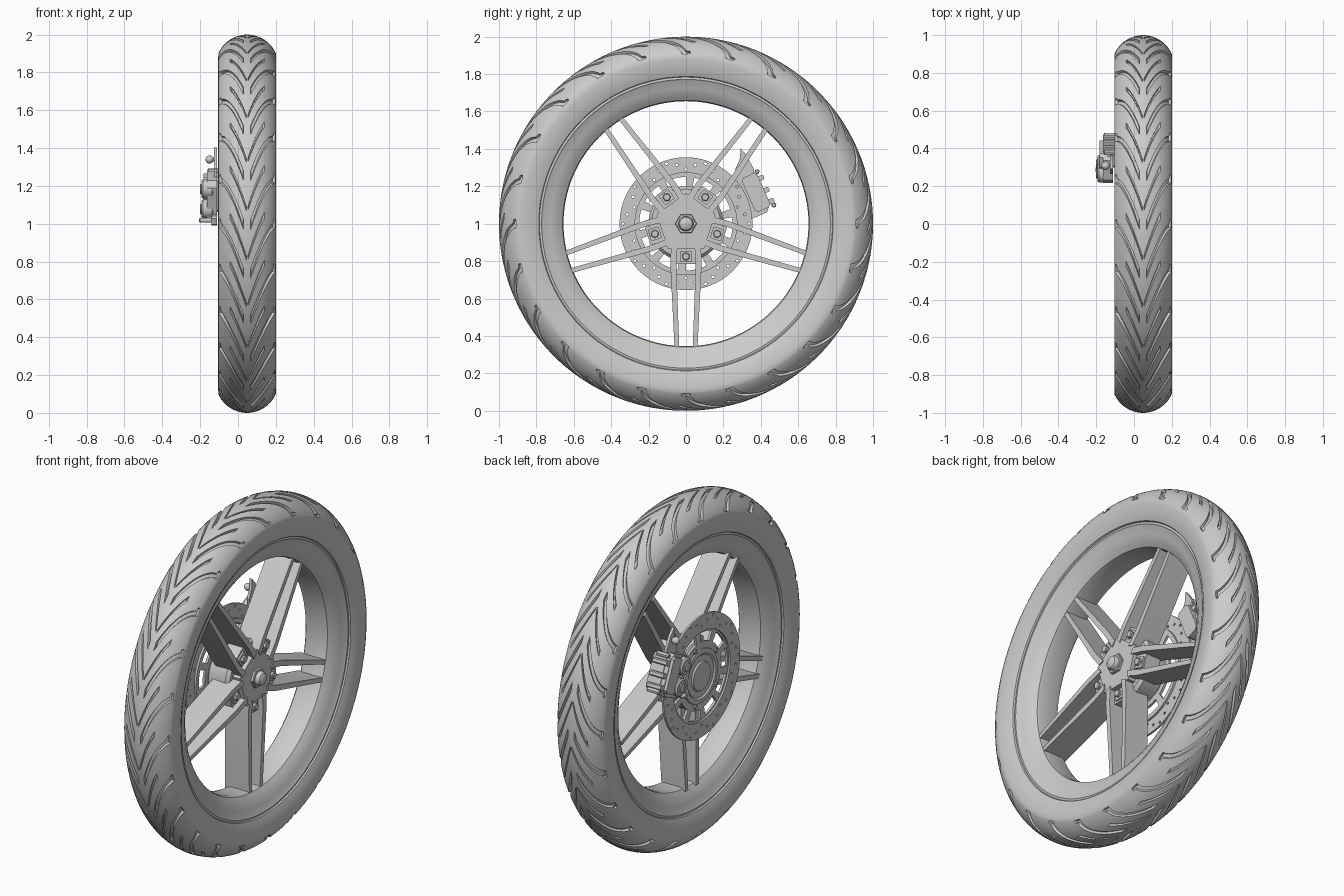
import bpy, bmesh
from math import sin, cos, pi, radians, tau
from mathutils import Matrix

if "Cube" in bpy.data.objects:
    bpy.data.objects.remove(bpy.data.objects["Cube"])

# Parts are authored around the wheel axis (x); r = radial, t = tangential
CENTRE = Matrix.Translation((0, 0, 1))
MID = 0.048  # tyre centre plane


def finish(ob, angle=0.0):
    ob.matrix_world = CENTRE @ Matrix.Rotation(angle, 4, 'X')
    bpy.ops.object.select_all(action='DESELECT')
    ob.select_set(True)
    bpy.context.view_layer.objects.active = ob
    bpy.ops.object.shade_smooth_by_angle(angle=radians(32))
    return ob


def mesh_object(name, bm, angle=0.0):
    bmesh.ops.remove_doubles(bm, verts=bm.verts, dist=1e-5)
    bmesh.ops.recalc_face_normals(bm, faces=bm.faces)
    me = bpy.data.meshes.new(name)
    bm.to_mesh(me)
    bm.free()
    ob = bpy.data.objects.new(name, me)
    bpy.context.collection.objects.link(ob)
    return finish(ob, angle)


def skin(bm, rows, close):
    """Bridge cyclic rows of vertices."""
    n = len(rows[0])
    for i in range(len(rows) if close else len(rows) - 1):
        a, b = rows[i], rows[(i + 1) % len(rows)]
        for j in range(n):
            k = (j + 1) % n
            bm.faces.new((a[j], a[k], b[k], b[j]))


def lathe(name, profile, segs, at=(0, 0), angle=0.0, close=False):
    bm = bmesh.new()
    rows = [[bm.verts.new((x, at[0] + r * cos(tau * j / segs), at[1] + r * sin(tau * j / segs)))
             for j in range(segs)] for x, r in profile]
    skin(bm, rows, close)
    return mesh_object(name, bm, angle)


def rod(name, x0, x1, r, segs, at=(0, 0), angle=0.0, bev=0.004):
    prof = [(x0, 0), (x0, r - bev), (x0 + bev, r), (x1 - bev, r), (x1, r - bev), (x1, 0)]
    return lathe(name, prof, segs, at, angle)


def prism(name, outline, x0, x1, angle=0.0):
    """Outline of (r, t) extruded along x; x0 and x1 are functions of r or numbers."""
    val = lambda f, r: f(r) if callable(f) else f
    bm = bmesh.new()
    a = [bm.verts.new((val(x0, r), r, t)) for r, t in outline]
    b = [bm.verts.new((val(x1, r), r, t)) for r, t in outline]
    skin(bm, [a, b], False)
    bm.faces.new(a)
    bm.faces.new(b)
    return mesh_object(name, bm, angle)


def block(name, r0, r1, t0, t1, x0, x1, angle, c=0.01):
    out = [(r0 + c, t0), (r1 - c, t0), (r1, t0 + c), (r1, t1 - c),
           (r1 - c, t1), (r0 + c, t1), (r0, t1 - c), (r0, t0 + c)]
    return prism(name, out, x0, x1, angle)


def plate(name, loops, x, half):
    """Flat plate with holes, from a filled curve."""
    cu = bpy.data.curves.new(name, 'CURVE')
    cu.dimensions, cu.fill_mode, cu.extrude = '2D', 'BOTH', half
    for pts in loops:
        sp = cu.splines.new('POLY')
        sp.points.add(len(pts) - 1)
        for p, (u, v) in zip(sp.points, pts):
            p.co = (u, v, 0, 1)
        sp.use_cyclic_u = True
    ob = bpy.data.objects.new(name, cu)
    bpy.context.collection.objects.link(ob)
    bpy.ops.object.select_all(action='DESELECT')
    ob.select_set(True)
    bpy.context.view_layer.objects.active = ob
    bpy.ops.object.convert(target='MESH')
    ob = bpy.context.view_layer.objects.active
    ob.data.transform(Matrix.Translation((x, 0, 0)) @ Matrix.Rotation(pi / 2, 4, 'Y'))
    return finish(ob)


def circle(r, n, u=0, v=0):
    return [(u + r * cos(tau * i / n), v + r * sin(tau * i / n)) for i in range(n)]


# Tyre: the mesh columns follow the swept grooves, which are pressed inwards
def tyre():
    n, e, depth = 24, 0.018, 0.014
    R, amax = 0.1655, radians(66.7)
    ts = [0, .02, .04, .1, .12, .2, .3, .4, .48, .5, .6, .7, .8, .85, .87, .93, .95, 1]
    walls = [(.1525, .88), (.149, .845), (.141, .81), (.132, .787), (.122, .783), (.11, .76)]
    half = []
    for t in ts:
        a = amax * t
        wa, wb = 0.085 - 0.045 * t, 0.02 + 0.05 * min(t, .5)
        hook = 0.08 if .87 <= t <= .93 else 0
        da = depth if .12 <= t <= .93 else 0
        db = depth if .04 <= t <= .48 else 0
        cols = [(0, 0), (.25 - wa - hook - e, 0), (.25 - wa - hook, da), (.25 + wa, da), (.25 + wa + e, 0),
                (.5, 0), (.75 - wb - e, 0), (.75 - wb, db), (.75 + wb, db), (.75 + wb + e, 0)]
        half.append((R * sin(a), 1 - R * (1 - cos(a)), sin(a), cos(a), 0.32 * (1 - (1 - t) ** 2), cols))
    last = [(c, 0) for c, _ in half[-1][5]]
    half += [(x, r, 1, 0, 0.32, last) for x, r in walls]
    bm = bmesh.new()
    rows = []
    for s, part in ((-1, half[:0:-1]), (1, half)):
        for x, r, nx, nr, f, cols in part:
            row = []
            for i in range(n):
                for c, d in cols:
                    th = tau * (i + c) / n - f
                    rr = r - nr * d
                    row.append(bm.verts.new((MID + s * (x - nx * d), rr * cos(th), rr * sin(th))))
            rows.append(row)
    skin(bm, rows, True)
    return mesh_object("tyre", bm)


tyre()

# Rim
side = [(.112, .80), (.123, .785), (.125, .772), (.119, .765), (.112, .725), (.085, .68), (.07, .66), (.05, .655)]
lathe("rim", [(MID + x, r) for x, r in side] + [(MID - x, r) for x, r in reversed(side)], 128, close=True)

# Hub barrel, star centre and axle cap
lathe("hub_barrel", [(-.09, 0), (-.09, .15), (-.06, .19), (.055, .2), (.075, .185), (.08, 0)], 48)
ARMS = [radians(270 + 72 * i) for i in range(5)]
prism("hub_star", [(.165 * cos(a + pi / 5), .165 * sin(a + pi / 5)) for a in ARMS], 0.0, .122)
rod("axle_nut", .11, .138, .058, 6)
lathe("axle_cap", [(.12, .04), (.15, .04), (.162, .034), (.17, .02), (.173, 0)], 32)

# Five twin-blade spokes with bolted pads
for i, a in enumerate(ARMS):
    for s in (1, -1):
        out = [(.115, .045), (.125, .08), (.21, .084), (.67, .061), (.67, .036), (.21, .052)]
        prism("spoke_blade_%d" % i, [(r, s * t) for r, t in out],
              lambda r: -.02 - .03 * r, lambda r: .13 - .02 * r, a)
    block("spoke_pad_%d" % i, .12, .215, -.05, .05, 0, .095, a, .004)
    block("bolt_pad_%d" % i, .145, .205, -.032, .032, .09, .105, a, .004)
    rod("spoke_bolt_%d" % i, .1, .122, .022, 6, (.175, 0), a)

# Brake disc with drilled holes, and its windowed carrier
holes = [circle(.0075, 10, q * cos(tau * i / 40), q * sin(tau * i / 40))
         for i in range(40) for q in [(.29, .318, .338, .318)[i % 4]]]
plate("brake_disc", [circle(.355, 96), circle(.262, 96)] + holes, -.097, .006)


def window(i, r0, r1):
    a0 = tau * i / 10
    arc = [a0 + .09 * k for k in range(6)]
    return [(r0 * cos(b), r0 * sin(b)) for b in arc] + [(r1 * cos(b), r1 * sin(b)) for b in reversed(arc)]


plate("disc_carrier", [circle(.275, 96), circle(.1, 48)] + [window(i, .195, .25) for i in range(10)], -.086, .007)
lathe("disc_boss", [(-.08, .16), (-.1, .155), (-.103, .13), (-.095, .12), (-.095, .085),
                    (-.104, .08), (-.104, .03), (-.1, 0)], 48)
for i in range(5):
    rod("carrier_bolt", -.104, -.08, .014, 6, (.17, 0), tau * i / 5)

# Brake caliper
C = radians(24)
block("caliper_body", .275, .45, -.12, .115, -.165, -.112, C, .03)
block("caliper_bridge", .365, .455, -.1, .1, -.14, -.055, C, .015)
block("caliper_cover", .36, .445, -.1, .1, -.182, -.16, C, .015)
for t in (-.058, .058):
    rod("caliper_piston", -.194, -.13, .05, 32, (.32, t), C, .008)
    rod("piston_cap", -.2, -.18, .028, 24, (.32, t), C)
for t in (-.075, -.01, .06):
    block("caliper_rib", .44, .482, t - .014, t + .014, -.165, -.075, C, .006)
prism("caliper_bracket", [(.34, .07), (.43, .07), (.45, .12), (.445, .2), (.43, .25), (.405, .2), (.36, .16)],
      -.128, -.112, C)
rod("caliper_pin", -.205, -.11, .013, 16, (.27, -.1), C)
block("pin_lug", .25, .32, -.125, -.07, -.14, -.112, C)
rod("bleed_stem", -.15, -.12, .01, 12, (.42, .185), C)
lathe("bleed_ball", [(-.15 - .022 * cos(pi * k / 10), .022 * sin(pi * k / 10)) for k in range(11)], 20, (.42, .185), C)
for r, t in ((.47, -.1), (.46, .1)):
    rod("caliper_bolt", -.16, -.08, .014, 6, (r, t), C)
